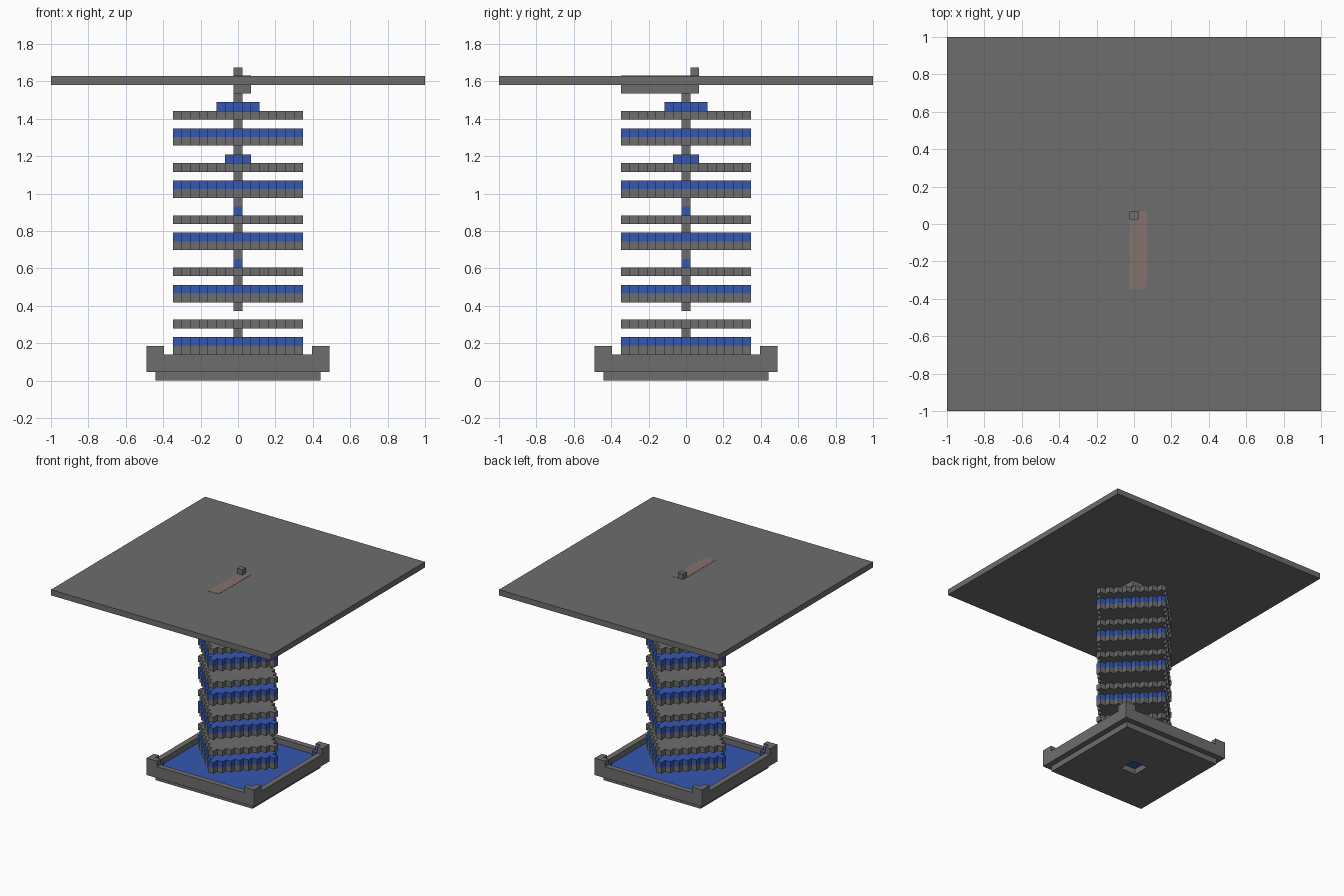
import bpy
import bmesh
from mathutils import Vector, Matrix

V = 2 / 43  # edge length of one building block

cube = bpy.data.objects.get("Cube")
if cube:
    bpy.data.objects.remove(cube, do_unlink=True)


def material(name, rgb):
    mat = bpy.data.materials.new(name)
    mat.use_nodes = True
    mat.diffuse_color = (*rgb, 1)
    mat.node_tree.nodes["Principled BSDF"].inputs["Base Color"].default_value = (*rgb, 1)
    return mat


GREY = material("stone grey", (0.155, 0.155, 0.155))
BLUE = material("deep blue", (0.035, 0.095, 0.44))
PINK = material("dusty pink", (0.24, 0.165, 0.155))


def finish(name, bm, mat):
    bmesh.ops.recalc_face_normals(bm, faces=bm.faces)
    mesh = bpy.data.meshes.new(name)
    bm.to_mesh(mesh)
    bm.free()
    mesh.materials.append(mat)
    obj = bpy.data.objects.new(name, mesh)
    bpy.context.collection.objects.link(obj)
    return obj


def prism(name, outline, z, height, mat):
    """Extrude an outline given in blocks."""
    bm = bmesh.new()
    face = bm.faces.new([bm.verts.new((x * V, y * V, z * V)) for x, y in outline])
    new = bmesh.ops.extrude_face_region(bm, geom=[face], use_keep_orig=True)["geom"]
    verts = [g for g in new if isinstance(g, bmesh.types.BMVert)]
    bmesh.ops.translate(bm, verts=verts, vec=(0, 0, height * V))
    return finish(name, bm, mat)


def box(name, x0, x1, y0, y1, z, height, mat):
    return prism(name, [(x0, y0), (x1, y0), (x1, y1), (x0, y1)], z, height, mat)


def turned(points, quarter):
    for _ in range(quarter):
        points = [(-y, x) for x, y in points]
    return points


def diamond(name, r, z, mat):
    """One layer of blocks with a stepped diamond outline."""
    steps = []
    for i in range(r + 1):
        steps += [(r - i + 0.5, i - 0.5), (r - i + 0.5, i + 0.5)]
    outline = []
    for q in range(4):
        outline += turned(steps[:-1], q)
    return prism(name, outline, z, 1, mat)


def ring(name, outer, inner, z, height, mat):
    """Square frame."""
    bm = bmesh.new()
    section = [(outer, z), (outer, z + height), (inner, z + height), (inner, z)]
    loops = [[bm.verts.new((x * V, y * V, h * V))
              for r, h in section for x, y in turned([(r, r)], q)] for q in range(4)]
    for q in range(4):
        a, b = loops[q], loops[(q + 1) % 4]
        for k in range(4):
            n = (k + 1) % 4
            bm.faces.new((a[k], b[k], b[n], a[n]))
    return finish(name, bm, mat)


# Base: foot with a central opening, blue floor, raised rim
ring("base_foot", 9.5, 1.5, 0, 1, GREY)
box("base_floor", -9.5, 9.5, -9.5, 9.5, 1, 1, BLUE)
ring("base_rim", 10.5, 9.5, 1, 2, GREY)

# Corner posts with a blue block tucked inside each
corner = [(8.5, 10.5), (8.5, 9.5), (9.5, 9.5), (9.5, 8.5), (10.5, 8.5), (10.5, 10.5)]
nook = [(8.5, 8.5), (9.5, 8.5), (9.5, 9.5), (8.5, 9.5)]
for q in range(4):
    prism(f"corner_post_{q}", turned(corner, q), 3, 1, GREY)
    prism(f"corner_block_{q}", turned(nook, q), 2, 1, BLUE)

# Tower: repeating storeys of stepped diamond slabs on a thin pole
core_radius = [None, 0, 0, 1, 2]
for i, core in enumerate(core_radius):
    z = 3 + 6 * i
    diamond(f"lower_pole_{i}", 0, z - 1, GREY)
    diamond(f"lower_slab_{i}", 7, z, GREY)
    diamond(f"blue_slab_{i}", 7, z + 1, BLUE)
    diamond(f"upper_pole_{i}", 0, z + 2, GREY)
    diamond(f"upper_slab_{i}", 7, z + 3, GREY)
    if core is not None:
        diamond(f"blue_core_{i}", core, z + 4, BLUE)
diamond("top_pole", 0, 32, GREY)

# Roof: support bar, wide plate, painted strip and a small block
box("support_bar", -0.5, 1.5, -7.5, 1.5, 33, 1, GREY)
box("roof_plate", -21.5, 21.5, -21.5, 21.5, 34, 1, GREY)
strip = [(-0.5, -7.5), (1.2, -7.5), (1.5, -6.8), (1.5, 1.5), (-0.5, 1.5)]
prism("roof_strip", strip, 35, 0.04, PINK)
box("roof_block", -0.5, 0.5, 0.5, 1.5, 35, 1, GREY)
